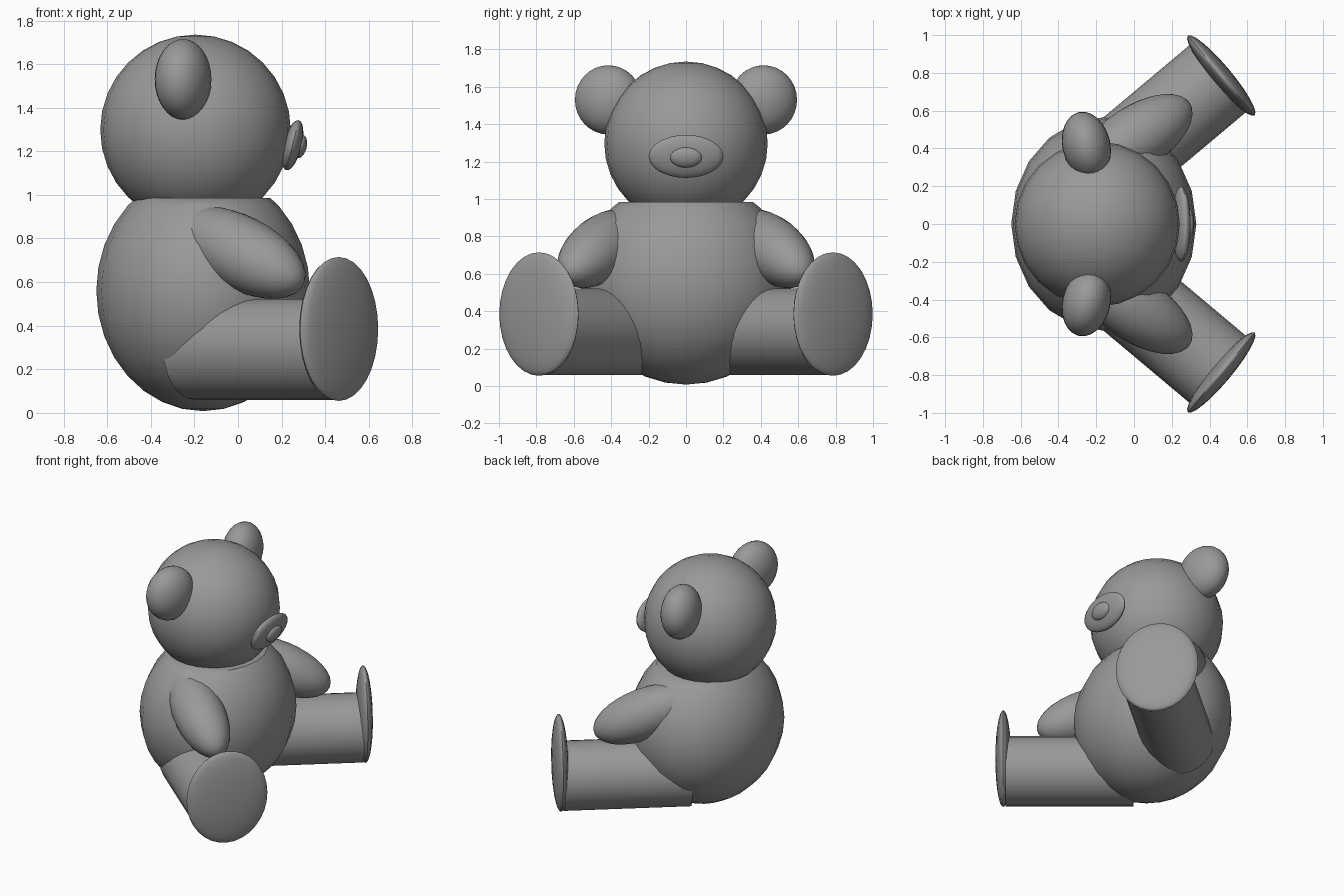
import bpy, bmesh, math
from mathutils import Matrix, Vector

if "Cube" in bpy.data.objects:
    bpy.data.objects.remove(bpy.data.objects["Cube"])

GREY = (0.32, 0.32, 0.32, 1)
mat = bpy.data.materials.new("plain_grey")
mat.use_nodes = True
mat.diffuse_color = GREY
mat.node_tree.nodes["Principled BSDF"].inputs["Base Color"].default_value = GREY


def finish(name, bm):
    mesh = bpy.data.meshes.new(name)
    bm.to_mesh(mesh)
    bm.free()
    mesh.materials.append(mat)
    obj = bpy.data.objects.new(name, mesh)
    bpy.context.collection.objects.link(obj)
    bpy.context.view_layer.objects.active = obj
    bpy.ops.object.select_all(action="DESELECT")
    obj.select_set(True)
    bpy.ops.object.shade_smooth_by_angle(angle=math.radians(40))
    return obj


def ellipsoid(name, centre, radii, rot=None, segs=24, rings=16, cut_z=None):
    bm = bmesh.new()
    bmesh.ops.create_uvsphere(bm, u_segments=segs, v_segments=rings, radius=1)
    rot = rot or Matrix.Identity(4)
    bm.transform(Matrix.Translation(centre) @ rot @ Matrix.Diagonal((*radii, 1)))
    if cut_z:
        cut = bmesh.ops.bisect_plane(bm, geom=bm.verts[:] + bm.edges[:] + bm.faces[:],
                                     plane_co=(0, 0, cut_z), plane_no=(0, 0, 1), clear_outer=True)
        rim = [e for e in cut["geom_cut"] if isinstance(e, bmesh.types.BMEdge)]
        bmesh.ops.contextual_create(bm, geom=rim)
    return finish(name, bm)


def cylinder(name, start, end, radius):
    start, end = Vector(start), Vector(end)
    axis = end - start
    bm = bmesh.new()
    bmesh.ops.create_cone(bm, cap_ends=True, segments=24, radius1=radius, radius2=radius,
                          depth=axis.length)
    turn = axis.to_track_quat("Z", "Y").to_matrix().to_4x4()
    bm.transform(Matrix.Translation((start + end) / 2) @ turn)
    return finish(name, bm)


# Torso with a flat neck, and head
ellipsoid("body", (-0.16, 0, 0.56), (0.49, 0.565, 0.552), segs=20, cut_z=0.985)
ellipsoid("head", (-0.195, 0, 1.298), (0.437, 0.437, 0.437))

# Muzzle and nose, leaning forward at the top
lean = Matrix.Rotation(math.radians(14), 4, "Y")
ellipsoid("muzzle", (0.25, 0, 1.228), (0.042, 0.2, 0.118), lean)
ellipsoid("nose", (0.285, 0, 1.222), (0.03, 0.085, 0.055), lean)

# Paired ears, arms, legs and feet
for side, s in (("left", 1), ("right", -1)):
    ellipsoid(side + "_ear", (-0.252, s * 0.415, 1.53), (0.127, 0.182, 0.185),
              Matrix.Rotation(s * math.radians(13), 4, "Z"))

    reach = Vector((0.77, s * 0.5, -0.394))
    ellipsoid(side + "_arm", (0.01, s * 0.455, 0.735), (0.17, 0.17, 0.363),
              reach.to_track_quat("Z", "Y").to_matrix().to_4x4())

    angle = s * math.radians(40)
    out = Vector((math.cos(angle), math.sin(angle), 0))
    ankle = Vector((0.45, s * 0.775, 0.29))
    cylinder(side + "_leg", ankle - out * 0.84, ankle, 0.232)
    ellipsoid(side + "_foot", (0.462, s * 0.786, 0.385), (0.052, 0.275, 0.33),
              Matrix.Rotation(angle, 4, "Z"))
